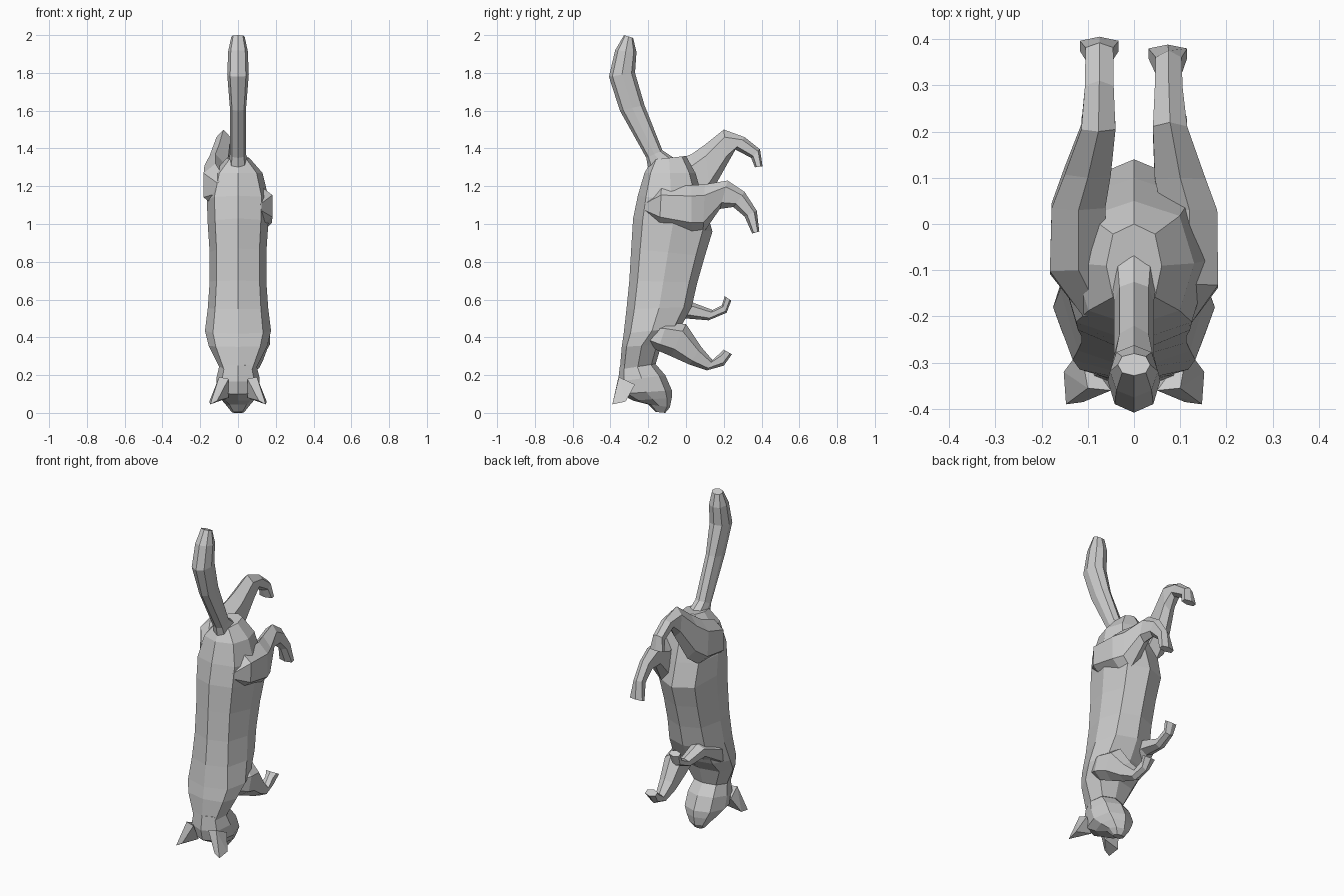
import bpy, bmesh, math


def finish(name, bm):
    bmesh.ops.recalc_face_normals(bm, faces=bm.faces)
    me = bpy.data.meshes.new(name)
    bm.to_mesh(me)
    bm.free()
    ob = bpy.data.objects.new(name, me)
    bpy.context.collection.objects.link(ob)
    return ob


def loft(name, sides, sections, power=0.85):
    """Skin rings; each section = centre x, half width, edge point (y, z), opposite edge point (y, z)."""
    bm = bmesh.new()
    rings = []
    widest = max(abs(math.sin(2 * math.pi * i / sides)) for i in range(sides)) ** power
    for x, hw, y1, z1, y2, z2 in sections:
        ring = []
        for i in range(sides):
            a = 2 * math.pi * i / sides
            c, s = (math.copysign(abs(v) ** power, v) for v in (math.cos(a), math.sin(a)))
            ring.append(bm.verts.new((x + hw * s / widest,
                                      (y1 + y2) / 2 + c * (y1 - y2) / 2,
                                      (z1 + z2) / 2 + c * (z1 - z2) / 2)))
        rings.append(ring)
    for r, q in zip(rings, rings[1:]):
        for i in range(sides):
            j = (i + 1) % sides
            bm.faces.new((r[i], r[j], q[j], q[i]))
    bm.faces.new(rings[0])
    bm.faces.new(rings[-1])
    return finish(name, bm)


# Torso and neck, hips at the top
loft("torso", 8, [
    (0, .06, -.18, 1.34, 0, 1.36),
    (0, .13, -.22, 1.27, .05, 1.27),
    (0, .165, -.255, 1.15, .10, 1.10),
    (0, .16, -.28, 1.03, .14, .96),
    (0, .15, -.29, .87, .10, .83),
    (0, .15, -.30, .70, .06, .69),
    (0, .16, -.315, .55, .03, .56),
    (0, .175, -.33, .42, -.03, .45),
    (0, .155, -.34, .35, -.13, .36),
    (0, .10, -.35, .23, -.16, .26),
], 0.8)

# Head with muzzle pointing down
loft("head", 8, [
    (0, .095, -.35, .25, -.18, .28),
    (0, .115, -.36, .165, -.11, .20),
    (0, .115, -.345, .10, -.075, .12),
    (0, .09, -.28, .065, -.075, .08),
    (0, .06, -.20, .045, -.085, .03),
    (0, .032, -.16, .005, -.11, 0),
])

# Ears
for side, label in ((1, "right"), (-1, "left")):
    bm = bmesh.new()
    for x, y, z in [(.147, -.39, .045), (.11, -.385, .065), (.152, -.32, .06),
                    (.05, -.36, .18), (.10, -.355, .19), (.115, -.27, .15), (.05, -.31, .08)]:
        bm.verts.new((side * x, y, z))
    bmesh.ops.convex_hull(bm, input=bm.verts)
    finish("ear_" + label, bm)

# Tail
loft("tail", 8, [
    (0, .05, -.20, 1.29, -.05, 1.34),
    (0, .043, -.21, 1.35, -.125, 1.39),
    (0, .043, -.35, 1.60, -.22, 1.63),
    (0, .057, -.408, 1.78, -.27, 1.80),
    (0, .052, -.375, 1.92, -.262, 1.91),
    (0, .035, -.328, 2.0, -.28, 1.985),
], 0.9)

# Hind legs
loft("hind_leg_right", 6, [
    (.08, .04, -.22, 1.12, -.22, 1.06),
    (.12, .062, -.13, 1.20, -.14, .99),
    (.12, .06, .03, 1.205, .03, .95),
    (.10, .055, .10, 1.21, .09, .95),
    (.078, .037, .22, 1.23, .18, 1.08),
    (.075, .030, .31, 1.17, .25, 1.09),
    (.075, .028, .375, 1.07, .31, 1.04),
    (.073, .042, .388, .96, .35, .95),
])
loft("hind_leg_left", 6, [
    (-.07, .04, -.20, 1.24, -.20, 1.14),
    (-.12, .062, -.10, 1.32, -.11, 1.09),
    (-.12, .058, .03, 1.37, .05, 1.10),
    (-.10, .05, .10, 1.42, .13, 1.16),
    (-.077, .037, .20, 1.50, .22, 1.32),
    (-.075, .031, .31, 1.46, .26, 1.395),
    (-.075, .030, .392, 1.395, .345, 1.35),
    (-.075, .042, .405, 1.305, .365, 1.30),
])

# Front legs
loft("front_leg_right", 6, [
    (.09, .05, -.19, .47, -.22, .37),
    (.115, .055, -.10, .48, -.15, .33),
    (.10, .055, 0, .47, -.08, .30),
    (.09, .042, .08, .35, .02, .255),
    (.085, .028, .14, .28, .11, .225),
    (.08, .025, .185, .32, .20, .25),
    (.08, .035, .20, .335, .243, .31),
])
loft("front_leg_left", 6, [
    (-.09, .05, -.18, .52, -.20, .40),
    (-.11, .055, -.10, .56, -.12, .42),
    (-.09, .045, .02, .59, 0, .50),
    (-.085, .030, .14, .545, .12, .49),
    (-.08, .026, .19, .57, .215, .53),
    (-.08, .033, .205, .618, .24, .595),
])
